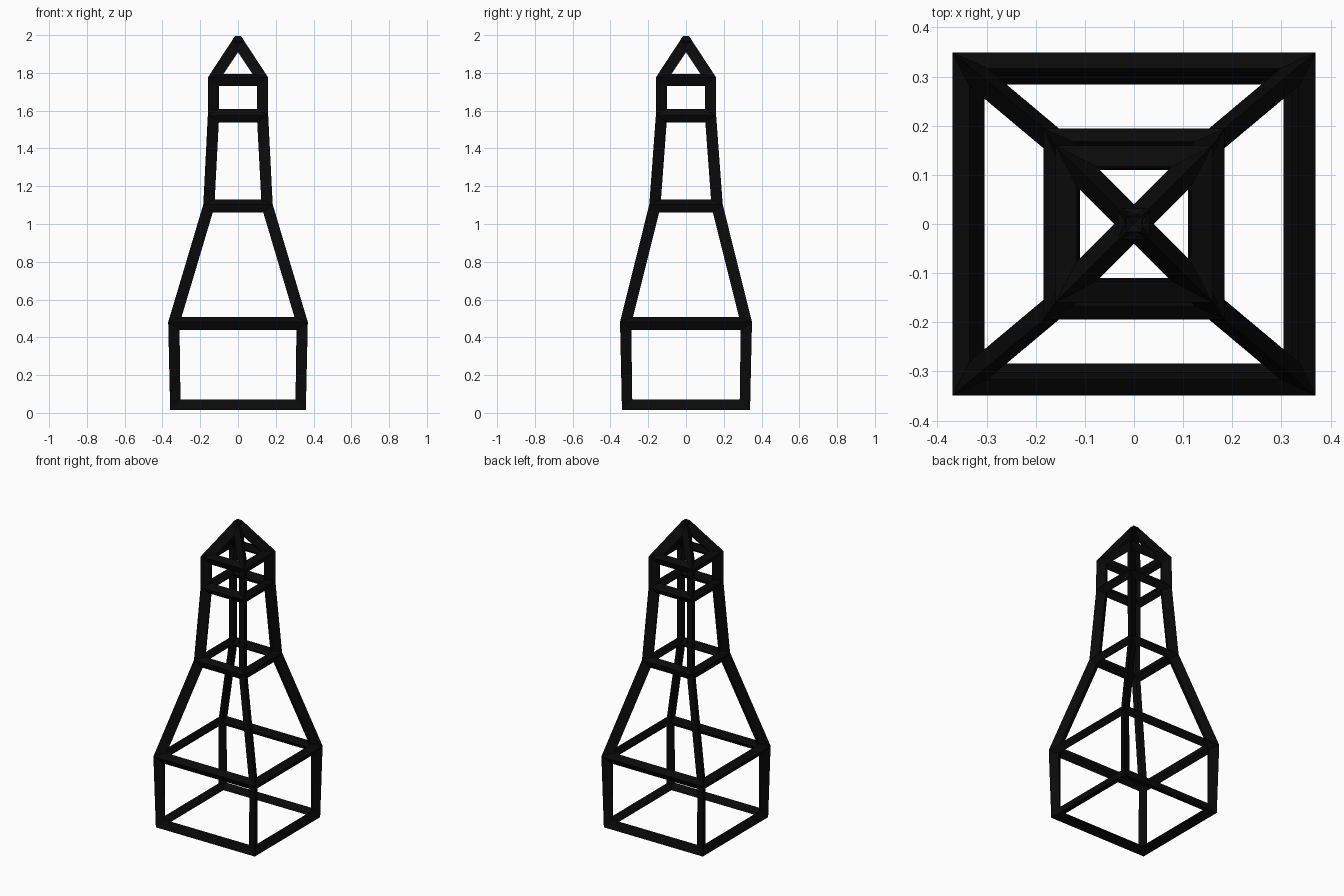
import bpy, bmesh

if "Cube" in bpy.data.objects:
    bpy.data.objects.remove(bpy.data.objects["Cube"])

# Square cross-sections of the tower cage: half width, half depth, height
SECTIONS = [
    (0.339, 0.319, 0.035),   # foot
    (0.345, 0.325, 0.475),   # top of base
    (0.160, 0.170, 1.095),   # waist
    (0.135, 0.135, 1.573),   # lantern floor
    (0.136, 0.136, 1.765),   # eaves
    (0.003, 0.003, 1.965),   # roof tip
]
BEAM = 0.07

# Loft the sections into a closed cage
bm = bmesh.new()
rings = [[bm.verts.new((sx * w, sy * d, z))
          for sx, sy in ((-1, -1), (1, -1), (1, 1), (-1, 1))]
         for w, d, z in SECTIONS]
for low, high in zip(rings, rings[1:]):
    for i in range(4):
        j = (i + 1) % 4
        bm.faces.new((low[i], low[j], high[j], high[i]))
bm.faces.new(rings[0][::-1])
bm.faces.new(rings[-1])
bmesh.ops.recalc_face_normals(bm, faces=bm.faces)

mesh = bpy.data.meshes.new("tower_frame")
bm.to_mesh(mesh)
bm.free()
frame = bpy.data.objects.new("tower_frame", mesh)
bpy.context.collection.objects.link(frame)

# Black metal
black = bpy.data.materials.new("black_metal")
black.diffuse_color = (0.003, 0.003, 0.003, 1)
black.use_nodes = True
black.node_tree.nodes["Principled BSDF"].inputs["Base Color"].default_value = black.diffuse_color
mesh.materials.append(black)

# Turn every cage edge into a beam
wire = frame.modifiers.new("beams", 'WIREFRAME')
wire.thickness = BEAM
wire.offset = 0
wire.use_even_offset = True
wire.use_replace = True
